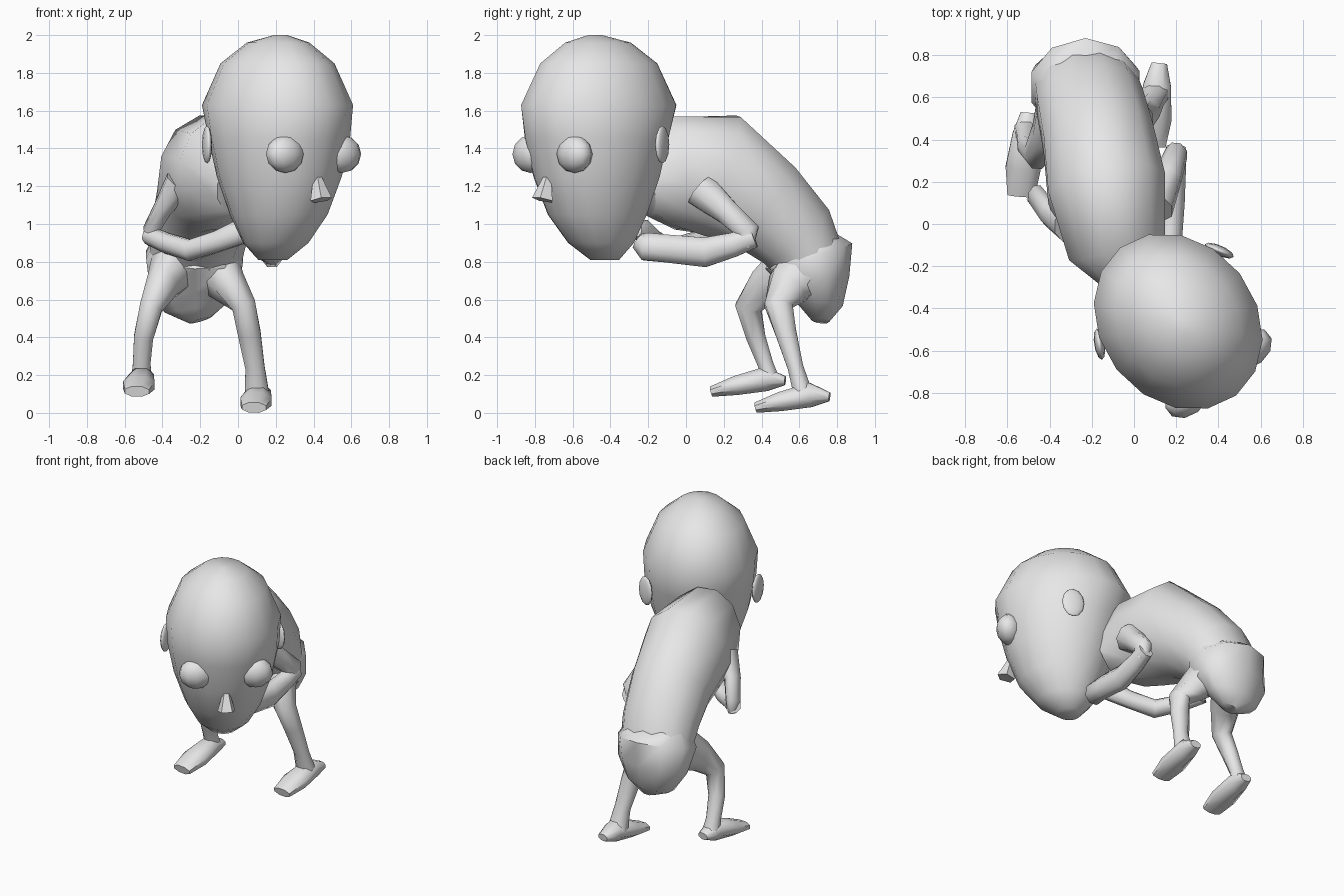
import bpy, bmesh, math
from mathutils import Vector, Matrix

cube = bpy.data.objects.get("Cube")
if cube:
    bpy.data.objects.remove(cube, do_unlink=True)

grey = bpy.data.materials.new("plain_grey")
grey.use_nodes = True
grey.diffuse_color = (0.8, 0.8, 0.8, 1)
grey.node_tree.nodes["Principled BSDF"].inputs["Base Color"].default_value = (0.8, 0.8, 0.8, 1)


def finish(name, bm, matrix=None):
    bmesh.ops.recalc_face_normals(bm, faces=bm.faces)
    mesh = bpy.data.meshes.new(name)
    bm.to_mesh(mesh)
    bm.free()
    mesh.materials.append(grey)
    obj = bpy.data.objects.new(name, mesh)
    bpy.context.collection.objects.link(obj)
    if matrix:
        obj.matrix_world = matrix
    bpy.ops.object.select_all(action='DESELECT')
    obj.select_set(True)
    bpy.context.view_layer.objects.active = obj
    bpy.ops.object.shade_smooth_by_angle(angle=math.radians(55))
    return obj


def skin(bm, rings):
    """Join rings of points with quads and close both ends."""
    loops = [[bm.verts.new(p) for p in ring] for ring in rings]
    n = len(loops[0])
    for a, b in zip(loops, loops[1:]):
        for i in range(n):
            j = (i + 1) % n
            bm.faces.new((a[i], a[j], b[j], b[i]))
    bm.faces.new(loops[0])
    bm.faces.new(loops[-1])


def limb(name, sections, sides=8, hint=(1, 0, 0)):
    """Loft ellipses along a path; each section is (centre, side radius, other radius)."""
    pts = [Vector(s[0]) for s in sections]
    rings = []
    for i, (c, ru, rv) in enumerate(sections):
        t = (pts[min(i + 1, len(pts) - 1)] - pts[max(i - 1, 0)]).normalized()
        u = Vector(hint)
        u = (u - t * u.dot(t)).normalized()
        v = t.cross(u)
        angles = [2 * math.pi * (k + 0.5) / sides for k in range(sides)]
        rings.append([pts[i] + u * ru * math.cos(a) + v * rv * math.sin(a) for a in angles])
    bm = bmesh.new()
    skin(bm, rings)
    return finish(name, bm)


# Head: egg with pointed chin, turned towards the left
head_matrix = Matrix.Translation((0.2, -0.45, 0)) @ Matrix.Rotation(math.radians(38), 4, 'Z')
head_profile = [  # height, half width, front reach, back reach
    (0.81, 0.08, 0.05, 0.10), (0.90, 0.17, 0.18, 0.18), (1.05, 0.25, 0.30, 0.25),
    (1.25, 0.32, 0.38, 0.32), (1.45, 0.36, 0.43, 0.37), (1.63, 0.37, 0.46, 0.43),
    (1.85, 0.28, 0.35, 0.32), (1.96, 0.15, 0.21, 0.17), (2.0, 0.03, 0.08, 0.0)]
bm = bmesh.new()
rings = []
for z, w, front, back in head_profile:
    mid, depth = (back - front) / 2, (back + front) / 2
    rings.append([(w * math.cos(a), mid + depth * math.sin(a), z)
                  for a in (2 * math.pi * k / 16 for k in range(16))])
skin(bm, rings)
finish("head", bm, head_matrix)


def head_blob(name, centre, size, tilt=0):
    bm = bmesh.new()
    bmesh.ops.create_uvsphere(bm, u_segments=10, v_segments=6, radius=1)
    local = Matrix.Translation(centre) @ Matrix.Rotation(tilt, 4, 'Z')
    finish(name, bm, head_matrix @ local @ Matrix.Diagonal((*size, 1)))


# Bulging eyes and thin flared ears
for side, sign in (("left", 1), ("right", -1)):
    head_blob(side + "_eye", (sign * 0.19, -0.325, 1.37), (0.115, 0.085, 0.10))
    head_blob(side + "_ear", (sign * 0.36, 0.13, 1.42), (0.025, 0.075, 0.10), sign * 0.5)

# Nose wedge
bm = bmesh.new()
bmesh.ops.create_cone(bm, segments=5, radius1=0.06, radius2=0.015, depth=0.15, cap_ends=True)
finish("nose", bm, head_matrix @ Matrix.Translation((0, -0.37, 1.2)) @ Matrix.Rotation(-0.25, 4, 'X'))

# Hunched torso running from waist to neck
limb("torso", [
    ((-0.23, 0.66, 0.80), 0.25, 0.19), ((-0.21, 0.58, 0.94), 0.26, 0.23),
    ((-0.17, 0.41, 1.10), 0.27, 0.27), ((-0.13, 0.17, 1.26), 0.29, 0.34),
    ((-0.08, -0.08, 1.27), 0.25, 0.31), ((0.02, -0.25, 1.2), 0.15, 0.17)], 12)

# Pelvis
limb("shorts", [
    ((-0.22, 0.63, 0.92), 0.22, 0.16), ((-0.23, 0.65, 0.83), 0.27, 0.24),
    ((-0.23, 0.70, 0.68), 0.25, 0.17), ((-0.22, 0.72, 0.56), 0.18, 0.11),
    ((-0.20, 0.71, 0.49), 0.06, 0.05)], 10)

# Legs, each with a wide short sleeve on the thigh
limb("left_leg", [
    ((-0.12, 0.64, 0.76), 0.14, 0.17), ((-0.05, 0.54, 0.67), 0.10, 0.12),
    ((0.03, 0.49, 0.57), 0.07, 0.08), ((0.06, 0.53, 0.42), 0.065, 0.06),
    ((0.09, 0.58, 0.24), 0.055, 0.045), ((0.10, 0.62, 0.10), 0.07, 0.055)])
limb("right_leg", [
    ((-0.34, 0.57, 0.77), 0.13, 0.16), ((-0.40, 0.43, 0.68), 0.09, 0.11),
    ((-0.46, 0.33, 0.56), 0.065, 0.075), ((-0.50, 0.37, 0.40), 0.055, 0.055),
    ((-0.51, 0.42, 0.26), 0.05, 0.045), ((-0.51, 0.45, 0.17), 0.06, 0.05)])

# Feet: the same shape placed under each ankle
for name, shift in (("left_foot", (0, 0, 0)), ("right_foot", (-0.62, -0.235, 0.085))):
    path = [((0.12, 0.76, 0.085), 0.04, 0.025), ((0.11, 0.66, 0.095), 0.07, 0.07),
            ((0.095, 0.50, 0.06), 0.09, 0.055), ((0.085, 0.37, 0.028), 0.07, 0.03)]
    limb(name, [(Vector(c) + Vector(shift), u, v) for c, u, v in path])

# Arms bent at the elbow with the hands under the chin
limb("left_upper_arm", [
    ((0.10, 0.08, 1.18), 0.09, 0.10), ((0.16, 0.22, 1.06), 0.07, 0.07),
    ((0.20, 0.33, 0.96), 0.055, 0.065), ((0.20, 0.31, 0.88), 0.04, 0.05)])
limb("left_forearm", [
    ((0.20, 0.36, 0.93), 0.05, 0.06), ((0.19, 0.25, 0.89), 0.06, 0.07),
    ((0.18, 0.10, 0.85), 0.065, 0.085), ((0.17, -0.1, 0.87), 0.06, 0.08),
    ((0.15, -0.21, 0.88), 0.07, 0.08), ((0.13, -0.25, 0.91), 0.04, 0.05)])
limb("right_upper_arm", [
    ((-0.31, 0.0, 1.22), 0.08, 0.09), ((-0.40, 0.05, 1.08), 0.05, 0.07),
    ((-0.46, 0.13, 0.97), 0.045, 0.06), ((-0.45, 0.12, 0.89), 0.03, 0.04)])
limb("right_forearm", [
    ((-0.47, 0.14, 0.94), 0.05, 0.05), ((-0.38, 0.03, 0.90), 0.055, 0.055),
    ((-0.25, -0.09, 0.86), 0.06, 0.06), ((-0.10, -0.17, 0.91), 0.06, 0.05),
    ((0.02, -0.23, 0.96), 0.07, 0.05), ((0.08, -0.26, 0.97), 0.04, 0.03)], hint=(0, 0, 1))
